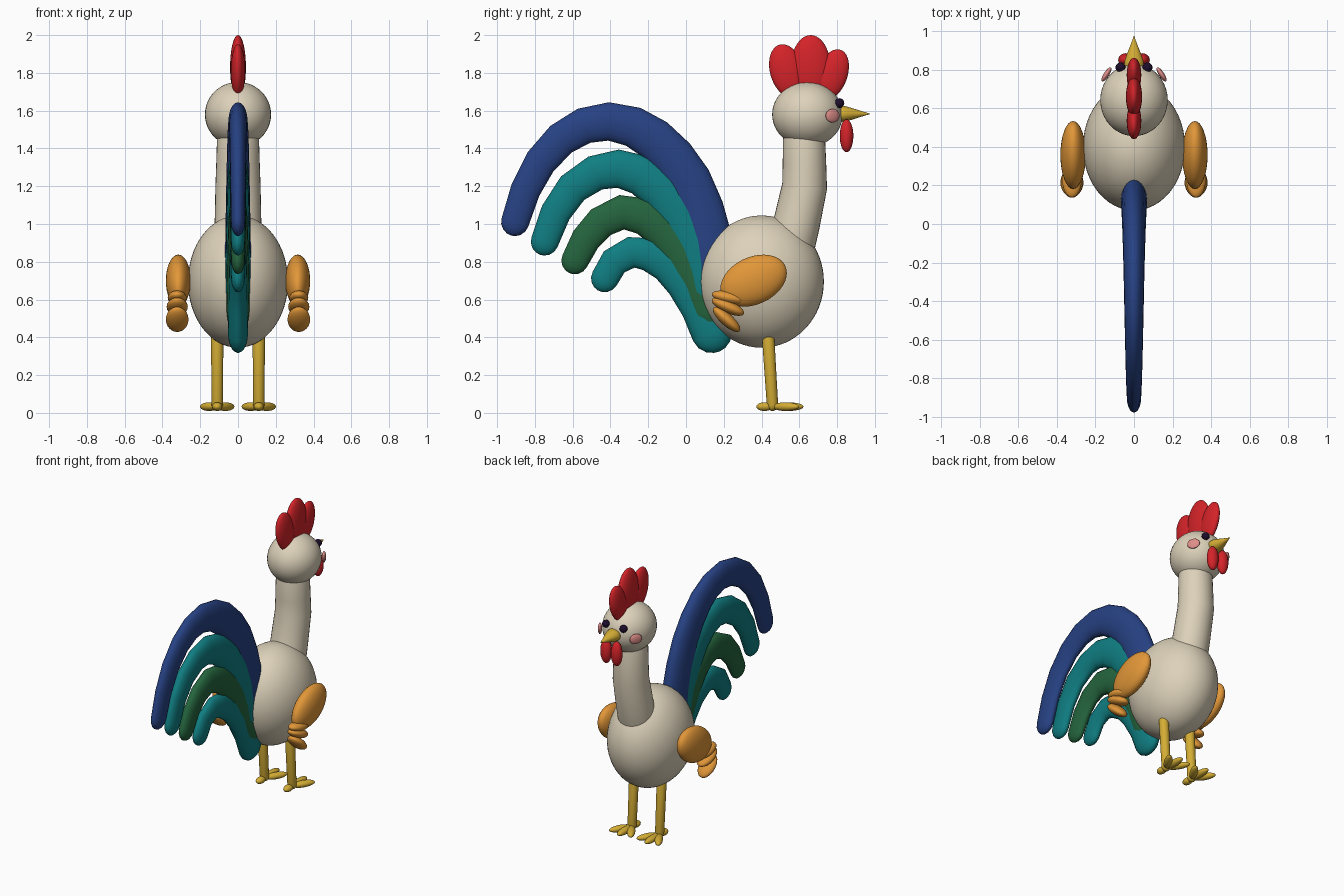
import bpy, math
from mathutils import Vector

if "Cube" in bpy.data.objects:
    bpy.data.objects.remove(bpy.data.objects["Cube"])


def material(name, rgb):
    m = bpy.data.materials.new(name)
    m.diffuse_color = (*rgb, 1)
    m.use_nodes = True
    m.node_tree.nodes["Principled BSDF"].inputs["Base Color"].default_value = m.diffuse_color
    return m


CREAM = material("cream", (0.72, 0.64, 0.49))
RED = material("red", (0.66, 0.017, 0.022))
YELLOW = material("yellow", (0.66, 0.42, 0.035))
ORANGE = material("orange", (0.76, 0.31, 0.04))
BLUE = material("blue", (0.02, 0.054, 0.23))
TEAL = material("teal", (0.005, 0.21, 0.225))
GREEN = material("green", (0.018, 0.13, 0.048))
PINK = material("pink", (0.74, 0.27, 0.25))
DARK = material("dark violet", (0.012, 0.004, 0.025))


def ellipsoid(name, loc, radii, mat, rot=(0, 0, 0), seg=32, rings=20):
    """Smooth ellipsoid, rotation in degrees."""
    bpy.ops.mesh.primitive_uv_sphere_add(segments=seg, ring_count=rings, radius=1, location=loc,
                                         rotation=[math.radians(a) for a in rot])
    ob = bpy.context.object
    ob.name = name
    ob.scale = radii
    ob.data.materials.append(mat)
    bpy.ops.object.shade_smooth()
    return ob


def tube(name, path, r0, r1, mat, x=0.0, flat=1.0, seg=20):
    """Tapered tube with rounded ends along (y, z) points; flat scales its x width."""
    pts = [Vector(p) for p in path]
    n = len(pts)
    rows = []
    for i, p in enumerate(pts):
        t = (pts[min(i + 1, n - 1)] - pts[max(i - 1, 0)]).normalized()
        rows.append((p, t, r0 + (r1 - r0) * i / (n - 1)))
    # dome rings at both ends
    angles = [math.radians(a) for a in (25, 50, 72, 88)]
    p, t, r = rows[0]
    start = [(p - t * r * math.sin(a), t, r * math.cos(a)) for a in reversed(angles)]
    p, t, r = rows[-1]
    end = [(p + t * r * math.sin(a), t, r * math.cos(a)) for a in angles]
    rows = start + rows + end
    verts, faces = [], []
    for p, t, r in rows:
        for k in range(seg):
            a = math.tau * k / seg
            s = r * math.sin(a)
            verts.append((x + r * flat * math.cos(a), p.x - t.y * s, p.y + t.x * s))
    for i in range(len(rows) - 1):
        for k in range(seg):
            a, b = i * seg + k, i * seg + (k + 1) % seg
            faces.append((a, a + seg, b + seg, b))
    last = (len(rows) - 1) * seg
    faces.append(tuple(range(seg)))
    faces.append(tuple(last + k for k in reversed(range(seg))))
    me = bpy.data.meshes.new(name)
    me.from_pydata(verts, [], faces)
    me.materials.append(mat)
    me.shade_smooth()
    ob = bpy.data.objects.new(name, me)
    bpy.context.collection.objects.link(ob)
    return ob


# body, neck and head
ellipsoid("body", (0, 0.40, 0.695), (0.265, 0.33, 0.35), CREAM, seg=48, rings=32)
tube("neck", [(0.535, 0.80), (0.585, 1.0), (0.628, 1.2), (0.627, 1.32), (0.625, 1.46)],
     0.128, 0.111, CREAM, seg=32)
ellipsoid("head", (0, 0.643, 1.58), (0.175, 0.187, 0.172), CREAM, seg=40, rings=24)

# comb
ellipsoid("comb_back", (0, 0.535, 1.81), (0.038, 0.09, 0.145), RED, (16, 0, 0))
ellipsoid("comb_middle", (0, 0.66, 1.83), (0.042, 0.105, 0.17), RED)
ellipsoid("comb_front", (0, 0.772, 1.79), (0.038, 0.082, 0.14), RED, (-20, 0, 0))

# beak, a pointed lathe shape
beak_rows = [(0.80, 0.035), (0.82, 0.047), (0.845, 0.045), (0.88, 0.034), (0.93, 0.016), (0.975, 0.001)]
bv = [(1.1 * r * math.cos(math.tau * k / 24), y, 1.583 + 0.9 * r * math.sin(math.tau * k / 24))
      for y, r in beak_rows for k in range(24)]
bf = [(i * 24 + k, (i + 1) * 24 + k, (i + 1) * 24 + (k + 1) % 24, i * 24 + (k + 1) % 24)
      for i in range(len(beak_rows) - 1) for k in range(24)]
bf.append(tuple(range(24)))
beak_mesh = bpy.data.meshes.new("beak")
beak_mesh.from_pydata(bv, [], bf)
beak_mesh.materials.append(YELLOW)
beak_mesh.shade_smooth()
bpy.context.collection.objects.link(bpy.data.objects.new("beak", beak_mesh))

# paired parts
for side, s in (("right", 1), ("left", -1)):
    ellipsoid(side + "_eye", (0.07 * s, 0.812, 1.64), (0.026, 0.026, 0.026), DARK, seg=16, rings=10)
    ellipsoid(side + "_cheek", (0.143 * s, 0.776, 1.573), (0.014, 0.043, 0.036), PINK, (0, 0, 33 * s))
    ellipsoid(side + "_wattle", (0.042 * s, 0.85, 1.467), (0.04, 0.036, 0.087), RED)

    # wing with three feathers
    ellipsoid(side + "_wing", (0.316 * s, 0.358, 0.70), (0.066, 0.185, 0.125), ORANGE, (25, 0, 0))
    for i, (y, z, tilt, w) in enumerate([(0.228, 0.61, -12, 0.05), (0.222, 0.562, -24, 0.056),
                                         (0.215, 0.495, -42, 0.06)]):
        ellipsoid(f"{side}_wing_feather_{i + 1}", (0.322 * s, y, z), (w, 0.093, 0.033),
                  ORANGE, (tilt, 0, 0), 24, 14)

    # leg and toes
    tube(side + "_leg", [(0.434, 0.42), (0.445, 0.24), (0.458, 0.04)], 0.033, 0.03, YELLOW, x=0.11 * s)
    for i, ang in enumerate((-32, 0, 32, 180)):
        a = math.radians(ang)
        d, half = (0.045, 0.042) if ang == 180 else (0.08, 0.082)
        ellipsoid(f"{side}_toe_{i + 1}", (0.11 * s + d * math.sin(a), 0.46 + d * math.cos(a), 0.033),
                  (0.027, half, 0.023), YELLOW, (0, 0, -ang), 20, 12)

# tail feathers, from root to tip
tube("tail_feather_top", [(0.13, 0.75), (0.11, 0.92), (0.07, 1.08), (0.01, 1.23), (-0.07, 1.35),
                          (-0.17, 1.45), (-0.28, 1.515), (-0.41, 1.543), (-0.54, 1.52), (-0.66, 1.45),
                          (-0.77, 1.33), (-0.85, 1.18), (-0.905, 1.01)], 0.14, 0.074, BLUE, flat=0.5)
tube("tail_feather_upper", [(0.12, 0.66), (0.05, 0.9), (-0.03, 1.05), (-0.13, 1.18), (-0.24, 1.26),
                            (-0.36, 1.293), (-0.48, 1.27), (-0.60, 1.19), (-0.69, 1.06),
                            (-0.748, 0.907)], 0.135, 0.074, TEAL, flat=0.5)
tube("tail_feather_middle", [(0.13, 0.55), (0.06, 0.70), (-0.03, 0.86), (-0.12, 0.97), (-0.22, 1.04),
                             (-0.34, 1.062), (-0.45, 1.01), (-0.53, 0.92), (-0.588, 0.806)],
     0.125, 0.072, GREEN, flat=0.5)
tube("tail_feather_lower", [(0.136, 0.425), (0.075, 0.56), (-0.01, 0.69), (-0.10, 0.785), (-0.20, 0.84),
                            (-0.29, 0.85), (-0.38, 0.80), (-0.43, 0.712)], 0.108, 0.073, TEAL, flat=0.5)
